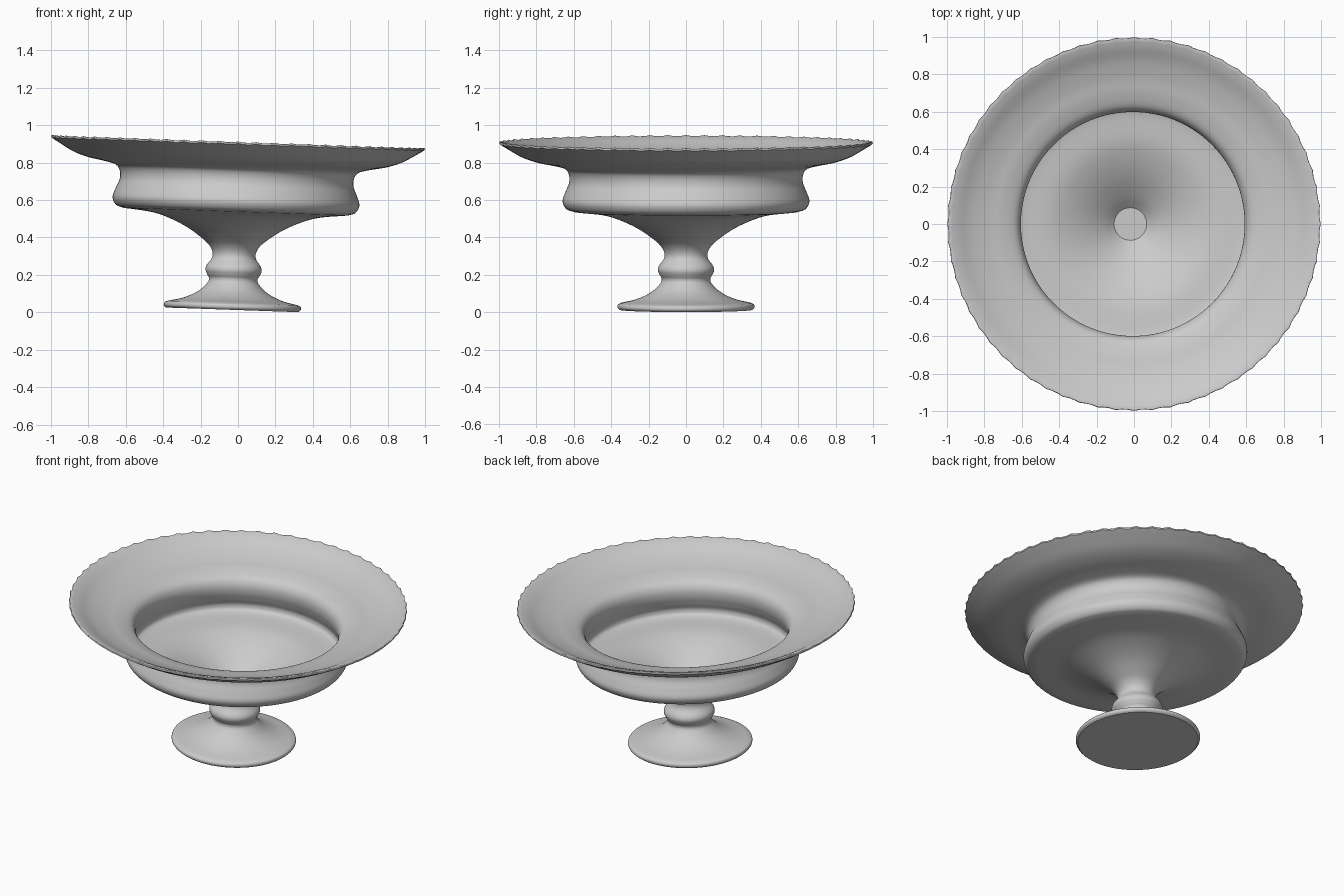
import bpy, math
from mathutils import Vector

cube = bpy.data.objects.get("Cube")
if cube:
    bpy.data.objects.remove(cube, do_unlink=True)

SIDES = 192
LOBES = 64
TILT = math.radians(2)

glaze = bpy.data.materials.new("pale_grey_glaze")
glaze.use_nodes = True
GREY = (0.6, 0.6, 0.6, 1)
glaze.diffuse_color = GREY
glaze.node_tree.nodes["Principled BSDF"].inputs["Base Color"].default_value = GREY


def smooth_run(points, steps=5):
    """Catmull-Rom curve through the points, both ends included."""
    p = [Vector(q) for q in points]
    p = [p[0] * 2 - p[1]] + p + [p[-1] * 2 - p[-2]]
    out = []
    for a, b, c, d in zip(p, p[1:], p[2:], p[3:]):
        for i in range(steps):
            t = i / steps
            out.append(0.5 * (2 * b + (c - a) * t + (2 * a - 5 * b + 4 * c - d) * t**2
                              + (3 * b - a - 3 * c + d) * t**3))
    return out + [p[-2]]


def lathe(name, runs):
    """Spin the joined runs of (radius, height) around z, with a scalloped rim."""
    profile = []
    for run in runs:
        pts = smooth_run(run)
        profile += pts[1:] if profile else pts
    verts, faces = [], []
    for r, z in profile:
        edge = max(0, (r - 0.95) / 0.05)
        for i in range(SIDES):
            a = math.tau * i / SIDES
            wave = edge * 0.004 * math.cos(LOBES * a)
            verts.append(((r + wave) * math.cos(a), (r + wave) * math.sin(a), z + wave))
    for k in range(len(profile) - 1):
        for i in range(SIDES):
            j = (i + 1) % SIDES
            faces.append((k * SIDES + i, k * SIDES + j,
                          (k + 1) * SIDES + j, (k + 1) * SIDES + i))
    # Flat closing discs under the foot and at the bottom of the well
    faces.append(tuple(reversed(range(SIDES))))
    last = (len(profile) - 1) * SIDES
    faces.append(tuple(range(last, last + SIDES)))
    mesh = bpy.data.meshes.new(name)
    mesh.from_pydata(verts, [], faces)
    mesh.materials.append(glaze)
    obj = bpy.data.objects.new(name, mesh)
    bpy.context.collection.objects.link(obj)
    bpy.context.view_layer.objects.active = obj
    obj.select_set(True)
    bpy.ops.object.shade_smooth_by_angle(angle=math.radians(40))
    return obj


foot = [(0.355, 0), (0.366, 0.012), (0.364, 0.028), (0.35, 0.036)]
flare = [(0.35, 0.036), (0.26, 0.058), (0.185, 0.095), (0.138, 0.14), (0.13, 0.165), (0.14, 0.185)]
knop = [(0.14, 0.185), (0.15, 0.21), (0.145, 0.235), (0.12, 0.27), (0.115, 0.3), (0.13, 0.335),
        (0.165, 0.37), (0.25, 0.43), (0.35, 0.478), (0.45, 0.508), (0.6, 0.525)]
wall = [(0.6, 0.525), (0.64, 0.54), (0.66, 0.58), (0.645, 0.63), (0.625, 0.68),
        (0.627, 0.725), (0.65, 0.755), (0.71, 0.772), (0.8, 0.79), (0.88, 0.818),
        (0.955, 0.861), (0.995, 0.886)]
lip = [(0.995, 0.886), (0.993, 0.896), (0.978, 0.895)]
inside = [(0.978, 0.895), (0.94, 0.88), (0.87, 0.845), (0.78, 0.815), (0.7, 0.797),
          (0.63, 0.77), (0.602, 0.73), (0.6, 0.68), (0.615, 0.63), (0.63, 0.585),
          (0.6, 0.552), (0.45, 0.535), (0.35, 0.505), (0.25, 0.457), (0.15, 0.392), (0.087, 0.34)]

bowl = lathe("footed_bowl", [foot, flare, knop, wall, lip, inside])
bowl.location = (-0.031, 0, 0.0128)
bowl.rotation_euler = (0, TILT, 0)
